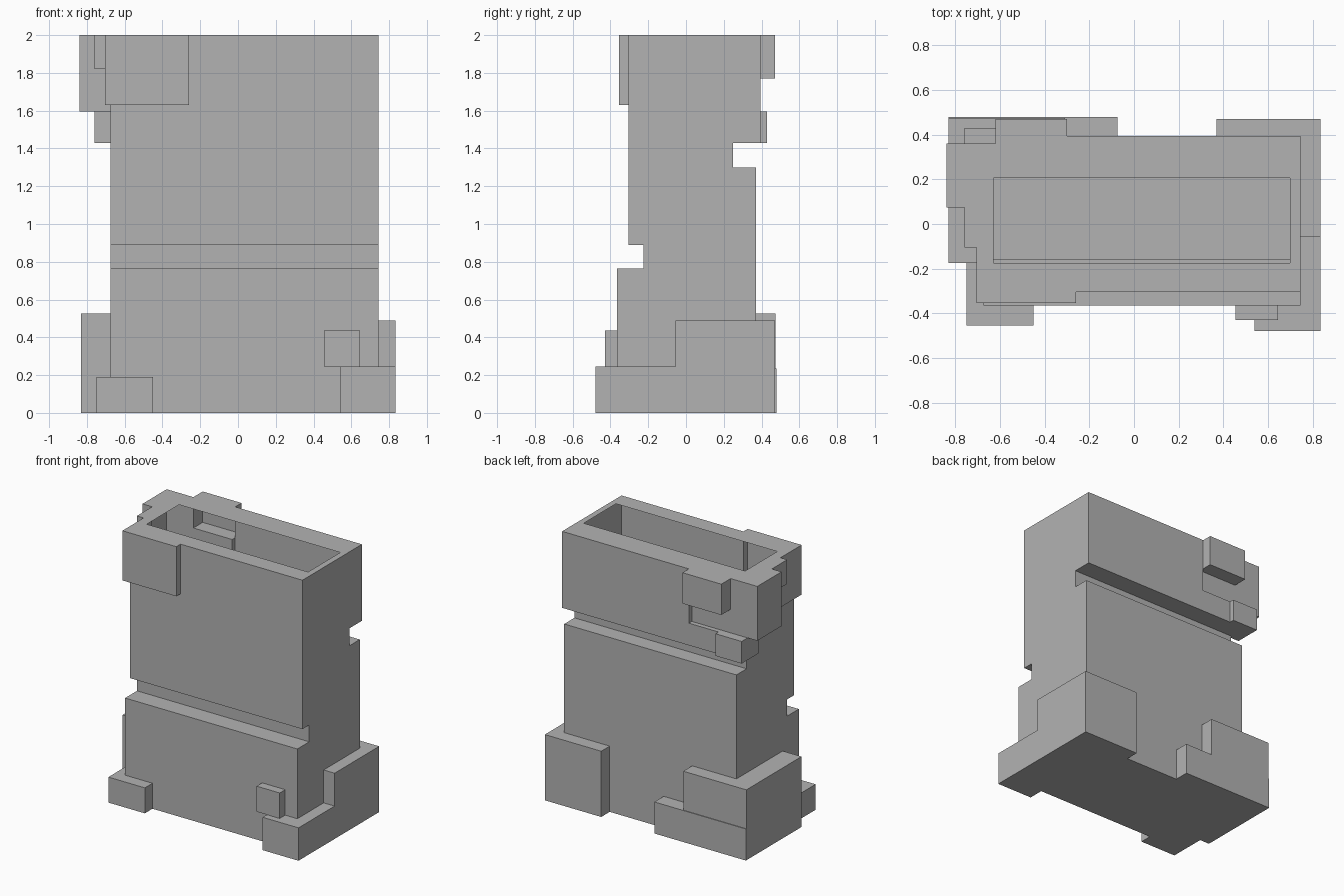
import bpy, bmesh
from mathutils import Vector

cube = bpy.data.objects.get("Cube")
if cube:
    bpy.data.objects.remove(cube, do_unlink=True)

grey = bpy.data.materials.new("plain grey")
grey.use_nodes = True
tone = (0.45, 0.45, 0.45, 1)
grey.diffuse_color = tone
grey.node_tree.nodes["Principled BSDF"].inputs["Base Color"].default_value = tone

# Outline limits shared by the body sections
LEFT, RIGHT, FRONT, BACK = -0.675, 0.745, -0.305, 0.395
OPENING = (-0.63, 0.70, -0.175, 0.205)

# Each part is a list of boxes: (x range, y range, z range)
body_x = (LEFT, RIGHT)
parts = {
    "upper_body": [
        (body_x, (FRONT, 0.36), (1.43, 2)),
        (body_x, (FRONT, BACK), (1.43, 1.595)),
        ((-0.30, RIGHT), (FRONT, BACK), (1.43, 2)),
    ],
    "back_groove": [(body_x, (FRONT, 0.25), (1.30, 1.43))],
    "middle_body": [(body_x, (FRONT, 0.37), (0.89, 1.30))],
    "front_groove": [(body_x, (-0.225, 0.37), (0.765, 0.89))],
    "lower_body": [(body_x, (-0.365, 0.37), (0, 0.765))],
    "front_corner_plate": [((-0.705, -0.26), (-0.355, -0.105), (1.63, 2))],
    "side_tab": [((-0.76, LEFT), (-0.105, 0.075), (1.82, 2))],
    "back_corner_block": [((-0.84, -0.30), (0.075, 0.36), (1.595, 2))],
    "back_tab": [((-0.62, -0.30), (0.36, 0.47), (1.77, 2))],
    "small_corner_block": [((-0.76, -0.545), (0.23, 0.43), (1.43, 1.595))],
    "stepped_back_foot": [
        ((-0.83, -0.31), (-0.175, 0.475), (0, 0.525)),
        ((-0.83, -0.075), (-0.175, 0.48), (0, 0.235)),
    ],
    "small_front_foot": [((-0.75, -0.45), (-0.455, -0.175), (0, 0.19))],
    "tall_back_foot": [((0.37, 0.835), (-0.055, 0.47), (0, 0.49))],
    "long_front_foot": [((0.54, 0.835), (-0.48, -0.055), (0, 0.245))],
    "front_stud": [((0.455, 0.645), (-0.43, -0.365), (0.245, 0.435))],
}

# Split space along every box side, so the parts join into one hollow skin
every_box = [box for boxes in parts.values() for box in boxes]
cuts = []
for axis in range(3):
    values = {v for box in every_box for v in box[axis]}
    if axis < 2:
        values |= set(OPENING[2 * axis:2 * axis + 2])
    cuts.append(sorted(values))


def owner_of(cell):
    """Name of the part that fills a cell, or None where it is empty."""
    middle = [(cuts[a][cell[a]] + cuts[a][cell[a] + 1]) / 2 for a in range(3)]
    for name, boxes in parts.items():
        for box in boxes:
            if all(lo < m < hi for m, (lo, hi) in zip(middle, box)):
                return name
    return None


cells = {}
for i in range(len(cuts[0]) - 1):
    for j in range(len(cuts[1]) - 1):
        for k in range(len(cuts[2]) - 1):
            owner = owner_of((i, j, k))
            if owner:
                cells[i, j, k] = owner


def in_opening(points):
    centre = sum(points, Vector()) / len(points)
    x0, x1, y0, y1 = OPENING
    return centre.z > 1.99 and x0 < centre.x < x1 and y0 < centre.y < y1


def add_object(name, bm):
    mesh = bpy.data.meshes.new(name)
    bm.to_mesh(mesh)
    bm.free()
    mesh.materials.append(grey)
    bpy.context.collection.objects.link(bpy.data.objects.new(name, mesh))


def build_skin(name):
    """Outer faces of one part, leaving the mouth of the hollow open."""
    bm = bmesh.new()
    for cell in (c for c, owner in cells.items() if owner == name):
        for axis in range(3):
            for side in (0, 1):
                neighbour = list(cell)
                neighbour[axis] += 2 * side - 1
                if tuple(neighbour) in cells:
                    continue
                u, v = (axis + 1) % 3, (axis + 2) % 3
                points = []
                for du, dv in ((0, 0), (1, 0), (1, 1), (0, 1)):
                    p = Vector()
                    p[axis] = cuts[axis][cell[axis] + side]
                    p[u] = cuts[u][cell[u] + du]
                    p[v] = cuts[v][cell[v] + dv]
                    points.append(p)
                if axis == 2 and in_opening(points):
                    continue
                if not side:
                    points.reverse()
                bm.faces.new([bm.verts.new(p) for p in points])
    bmesh.ops.remove_doubles(bm, verts=bm.verts, dist=0.0001)
    bmesh.ops.dissolve_limit(bm, angle_limit=0.01, verts=bm.verts, edges=bm.edges)
    add_object(name, bm)


for part in parts:
    build_skin(part)

# Narrow ledge inside the hollow, behind the front groove
ledge = bmesh.new()
corners = [(LEFT, -0.225), (RIGHT, -0.225), (RIGHT, -0.16), (LEFT, -0.16)]
ledge.faces.new([ledge.verts.new((x, y, 0.765)) for x, y in corners])
add_object("inner_ledge", ledge)
